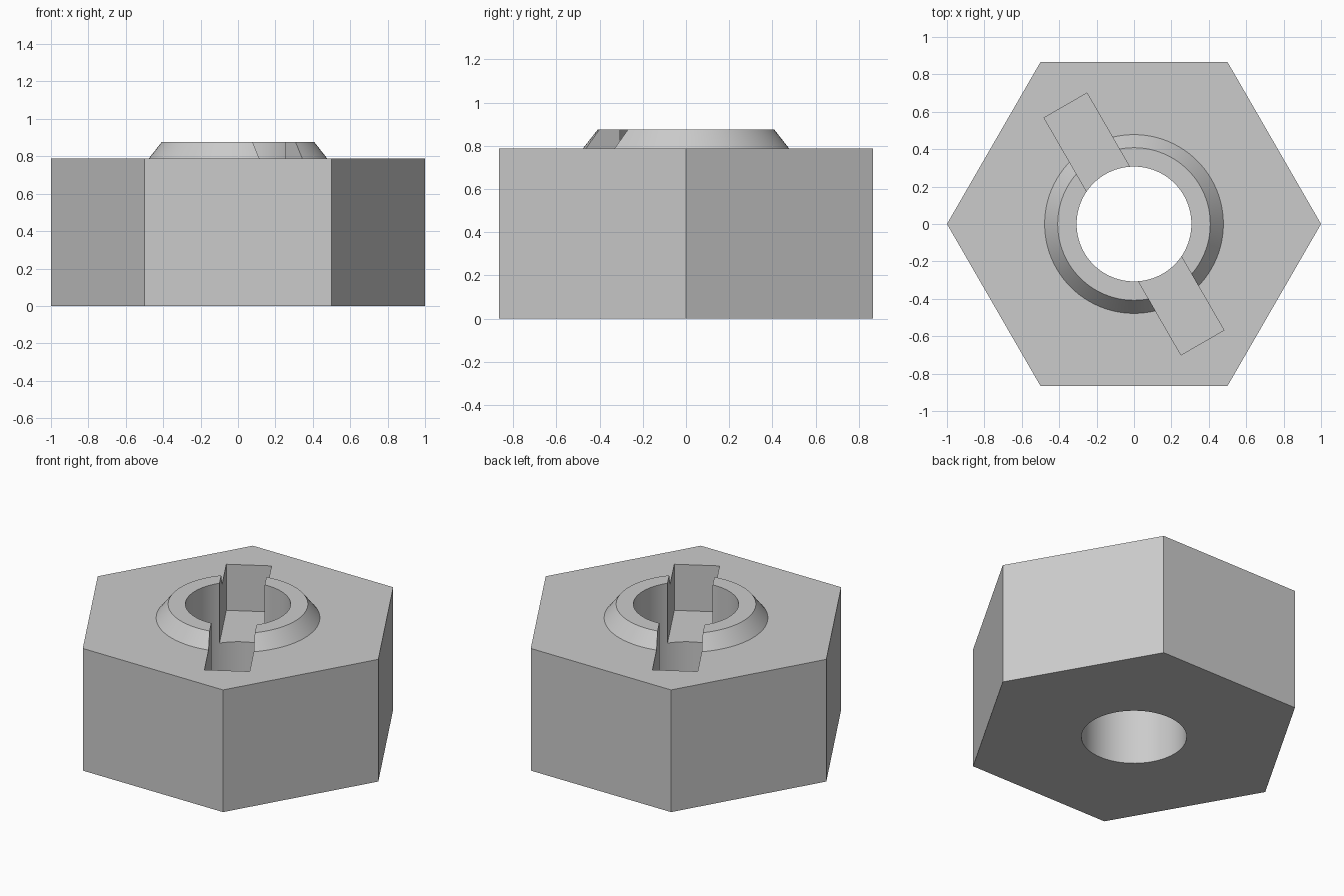
import bpy
import math

if "Cube" in bpy.data.objects:
    bpy.data.objects.remove(bpy.data.objects["Cube"], do_unlink=True)

BODY_TOP = 0.787
COLLAR_TOP = 0.876
COLLAR_BASE_R = 0.478
COLLAR_TOP_R = 0.408
HOLE_R = 0.307
SLOT_FLOOR = 0.49
SLOT_LENGTH = 1.464
SLOT_WIDTH = 0.265


def frustum(name, sides, r1, r2, z1, z2, turn=0.0):
    bpy.ops.mesh.primitive_cone_add(vertices=sides, radius1=r1, radius2=r2, depth=z2 - z1,
                                    location=(0, 0, (z1 + z2) / 2), rotation=(0, 0, turn))
    obj = bpy.context.object
    obj.name = name
    return obj


def combine(target, tool, operation):
    """Apply a boolean to the target and discard the tool."""
    tool.hide_render = True
    mod = target.modifiers.new(operation.lower(), "BOOLEAN")
    mod.operation = operation
    mod.solver = "EXACT"
    mod.object = tool
    bpy.ops.object.select_all(action="DESELECT")
    target.select_set(True)
    bpy.context.view_layer.objects.active = target
    bpy.ops.object.modifier_apply(modifier=mod.name)
    bpy.data.objects.remove(tool, do_unlink=True)


# Hexagonal body with corners on the x axis
nut = frustum("hex_nut", 6, 1, 1, 0, BODY_TOP, math.radians(30))

# Tapered collar, its slope continued a little into the body for a clean join
sink = 0.1
slope = (COLLAR_BASE_R - COLLAR_TOP_R) / (COLLAR_TOP - BODY_TOP)
collar = frustum("collar", 96, COLLAR_BASE_R + slope * sink, COLLAR_TOP_R,
                 BODY_TOP - sink, COLLAR_TOP)
combine(nut, collar, "UNION")

# Through hole
combine(nut, frustum("hole_cutter", 96, HOLE_R, HOLE_R, -0.5, 1.5), "DIFFERENCE")

# Diagonal slot across the collar, sunk into the body
slot_top = 1.2
bpy.ops.mesh.primitive_cube_add(size=1, location=(0, 0, (SLOT_FLOOR + slot_top) / 2),
                                rotation=(0, 0, math.radians(120)))
slot = bpy.context.object
slot.name = "slot_cutter"
slot.scale = (SLOT_LENGTH, SLOT_WIDTH, slot_top - SLOT_FLOOR)
combine(nut, slot, "DIFFERENCE")

# Plain grey metal
grey = bpy.data.materials.new("plain_grey")
grey.use_nodes = True
colour = (0.6, 0.6, 0.6, 1)
grey.diffuse_color = colour
grey.node_tree.nodes["Principled BSDF"].inputs["Base Color"].default_value = colour
nut.data.materials.clear()
nut.data.materials.append(grey)
for face in nut.data.polygons:
    face.material_index = 0

# Smooth round walls, crisp edges
bpy.ops.object.shade_smooth_by_angle(angle=math.radians(25))
